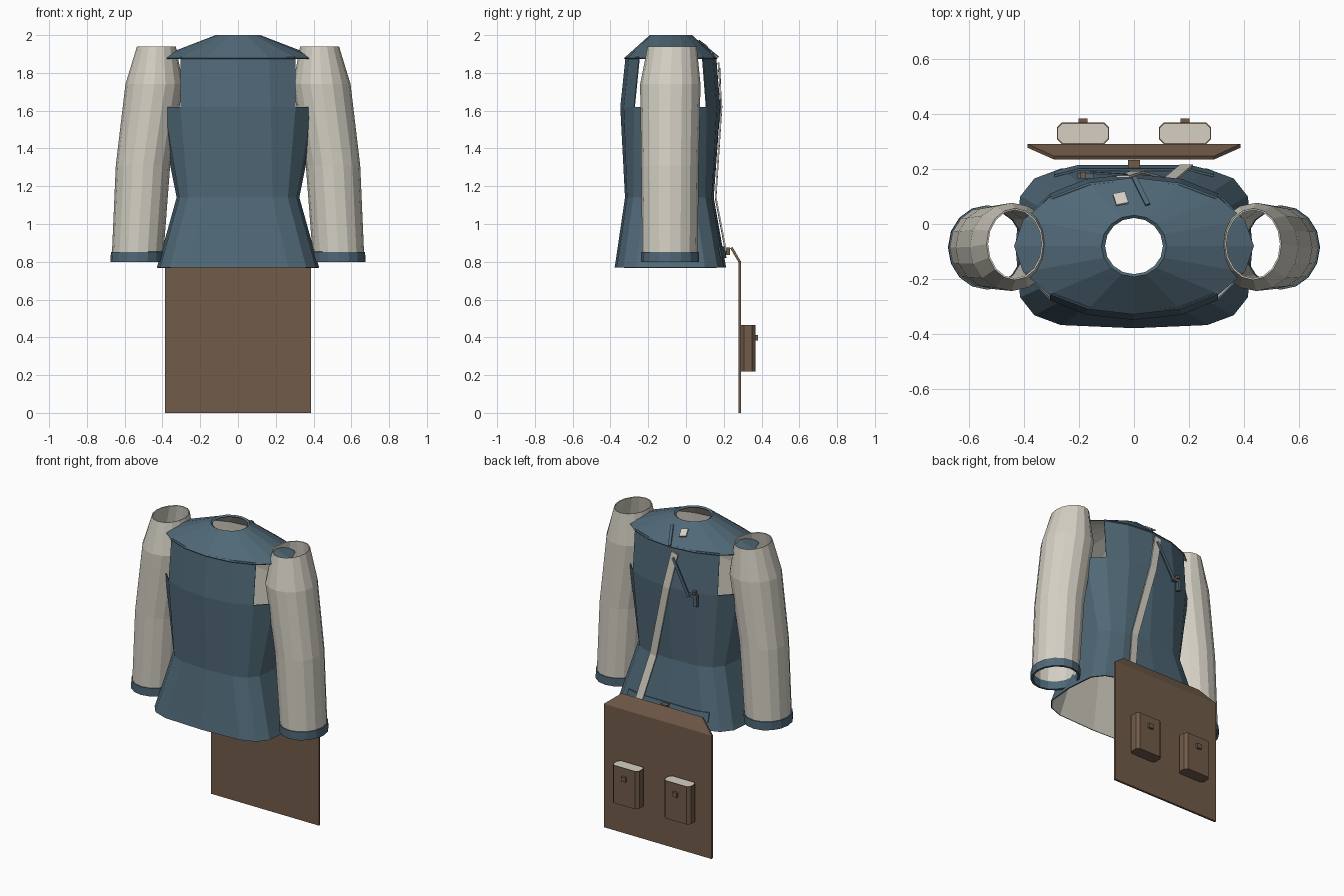
import bpy, bmesh, math
from mathutils import Vector

if "Cube" in bpy.data.objects:
    bpy.data.objects.remove(bpy.data.objects["Cube"])


def material(name, rgb):
    m = bpy.data.materials.new(name)
    m.diffuse_color = (*rgb, 1)
    m.use_nodes = True
    m.node_tree.nodes["Principled BSDF"].inputs["Base Color"].default_value = m.diffuse_color
    return m


BLUE = material("slate_blue", (0.08, 0.14, 0.185))
CREAM = material("cream", (0.66, 0.63, 0.55))
BROWN = material("brown", (0.165, 0.105, 0.068))


def finish(name, bm, mats):
    me = bpy.data.meshes.new(name)
    bm.to_mesh(me)
    bm.free()
    ob = bpy.data.objects.new(name, me)
    bpy.context.collection.objects.link(ob)
    for m in mats:
        me.materials.append(m)
    return ob


def thicken(ob, t, offset=-1, inner=0):
    mod = ob.modifiers.new("thickness", 'SOLIDIFY')
    mod.thickness = t
    mod.offset = offset
    mod.material_offset = inner
    return ob


def loft(name, rings, n, mats, t, inner=0, skip=None):
    """Open shell through superellipse rings (cx, cy, z, rx, ry, exponent), bottom up."""
    bm = bmesh.new()
    rows = []
    for cx, cy, z, rx, ry, e in rings:
        row = []
        for k in range(n):
            c, s = math.cos(math.tau * k / n), math.sin(math.tau * k / n)
            row.append(bm.verts.new((cx + rx * math.copysign(abs(c) ** e, c),
                                     cy + ry * math.copysign(abs(s) ** e, s), z)))
        rows.append(row)
    for i in range(len(rows) - 1):
        for k in range(n):
            if skip and skip(i, k):
                continue
            j = (k + 1) % n
            bm.faces.new((rows[i][k], rows[i][j], rows[i + 1][j], rows[i + 1][k]))
    return thicken(finish(name, bm, mats), t, -1, inner)


def ribbon(name, pts, width, normal, mat, t=0.008):
    """Flat strip along a path."""
    bm = bmesh.new()
    pts = [Vector(p) for p in pts]
    side = (pts[-1] - pts[0]).cross(Vector(normal)).normalized() * width / 2
    prev = None
    for p in pts:
        cur = (bm.verts.new(p - side), bm.verts.new(p + side))
        if prev:
            bm.faces.new((prev[0], prev[1], cur[1], cur[0]))
        prev = cur
    return thicken(finish(name, bm, [mat]), t, 0)


def box(name, lo, hi, mat):
    bm = bmesh.new()
    bmesh.ops.create_cube(bm, size=1)
    for v in bm.verts:
        v.co = [l + (c + 0.5) * (h - l) for c, l, h in zip(v.co, lo, hi)]
    return finish(name, bm, [mat])


# Torso shell with a cream lining and open armholes
loft("torso", [
    (0, -0.083, 0.77, 0.43, 0.295, 0.5),
    (0, -0.083, 0.80, 0.42, 0.29, 0.5),
    (0, -0.088, 1.14, 0.325, 0.235, 0.6),
    (0, -0.083, 1.62, 0.42, 0.265, 0.92),
    (0, -0.08, 1.885, 0.43, 0.24, 1.0),
], 16, [BLUE, CREAM], 0.006, 1,
    lambda i, k: i == 3 and k in (14, 15, 0, 1, 6, 7, 8, 9))

# Shoulder yoke with neck hole
loft("yoke", [
    (0, -0.08, 1.878, 0.435, 0.248, 1.0),
    (0, -0.08, 2.0, 0.118, 0.112, 1.0),
    (0, -0.08, 1.992, 0.105, 0.102, 1.0),
], 16, [BLUE, CREAM], 0.006, 1)

# Sleeves and cuffs
for s, label in ((1, "right"), (-1, "left")):
    loft(label + "_sleeve", [
        (s * 0.533, -0.085, 0.81, 0.136, 0.147, 1),
        (s * 0.503, -0.085, 1.31, 0.144, 0.152, 1),
        (s * 0.443, -0.083, 1.74, 0.153, 0.16, 1),
        (s * 0.432, -0.073, 1.94, 0.103, 0.13, 1),
    ], 16, [CREAM], 0.006)
    loft(label + "_cuff", [
        (s * 0.533, -0.085, 0.80, 0.142, 0.153, 1),
        (s * 0.531, -0.085, 0.853, 0.142, 0.153, 1),
    ], 16, [BLUE], 0.014)

# Hanging back panel with a folded, narrowing top
bm = bmesh.new()
rows = [[bm.verts.new((s * x, y, z)) for s in (-1, 1)]
        for x, y, z in ((0.387, 0.284, 0), (0.387, 0.284, 0.8), (0.29, 0.24, 0.875))]
for a, b in zip(rows, rows[1:]):
    bm.faces.new((a[1], a[0], b[0], b[1]))
thicken(finish("back_panel", bm, [BROWN]), 0.014, 0)

# Pouches with chamfered corners, cream tops and brown studs
for s, label in ((1, "right"), (-1, "left")):
    x, c = s * 0.185, 0.018
    x0, x1, y0, y1 = x - 0.095, x + 0.095, 0.29, 0.368
    outline = [(x0 + c, y0), (x1 - c, y0), (x1, y0 + c), (x1, y1 - c),
               (x1 - c, y1), (x0 + c, y1), (x0, y1 - c), (x0, y0 + c)]
    bm = bmesh.new()
    base = bm.faces.new([bm.verts.new((px, py, 0.22)) for px, py in outline])
    ext = bmesh.ops.extrude_face_region(bm, geom=[base], use_keep_orig=True)
    for g in ext["geom"]:
        if isinstance(g, bmesh.types.BMVert):
            g.co.z = 0.465
    bmesh.ops.recalc_face_normals(bm, faces=bm.faces)
    bm.normal_update()
    top = max(bm.faces, key=lambda f: f.calc_center_median().z)
    bmesh.ops.inset_region(bm, faces=[top], thickness=0.005)
    top.material_index = 1
    finish(label + "_pouch", bm, [BROWN, CREAM])
    box(label + "_pouch_stud", (x - 0.016, 0.366, 0.382), (x + 0.016, 0.382, 0.412), BROWN)

# Belt band behind the panel, with its brown clasp
bm = bmesh.new()
prev = None
for x, y in ((-0.29, 0.18), (-0.2, 0.203), (0.2, 0.203), (0.29, 0.18)):
    cur = (bm.verts.new((x, y + 0.008, 0.82)), bm.verts.new((x, y - 0.006, 0.88)))
    if prev:
        bm.faces.new((prev[0], prev[1], cur[1], cur[0]))
    prev = cur
thicken(finish("belt_band", bm, [BLUE]), 0.008, 0)
box("belt_clasp", (-0.022, 0.2, 0.835), (0.022, 0.232, 0.875), BROWN)

# Diagonal cream strap down the back
ribbon("back_strap", [(-0.04, 0.172, 1.85), (0.01, 0.188, 1.62), (0.125, 0.157, 1.14),
                      (0.19, 0.212, 0.85)], 0.048, (0, 1, 0), CREAM)

# Thin blue straps and the small hook
ribbon("yoke_strap", [(0.05, 0.07, 1.968), (0.0, 0.17, 1.885)], 0.018, (0, 0.69, 0.72), BLUE)
ribbon("hook_strap", [(-0.03, 0.178, 1.82), (-0.15, 0.186, 1.6)], 0.02, (0, 1, 0), BLUE)
box("hook_bar", (-0.205, 0.165, 1.6), (-0.145, 0.185, 1.618), BLUE)
box("hook_leg", (-0.205, 0.165, 1.545), (-0.185, 0.185, 1.6), BLUE)
box("hook_stud", (-0.195, 0.165, 1.622), (-0.175, 0.188, 1.642), BROWN)

# Cream patch on the yoke
ribbon("yoke_patch", [(-0.042, 0.072, 1.968), (-0.055, 0.112, 1.938)], 0.045, (0, 0.69, 0.72), CREAM)
